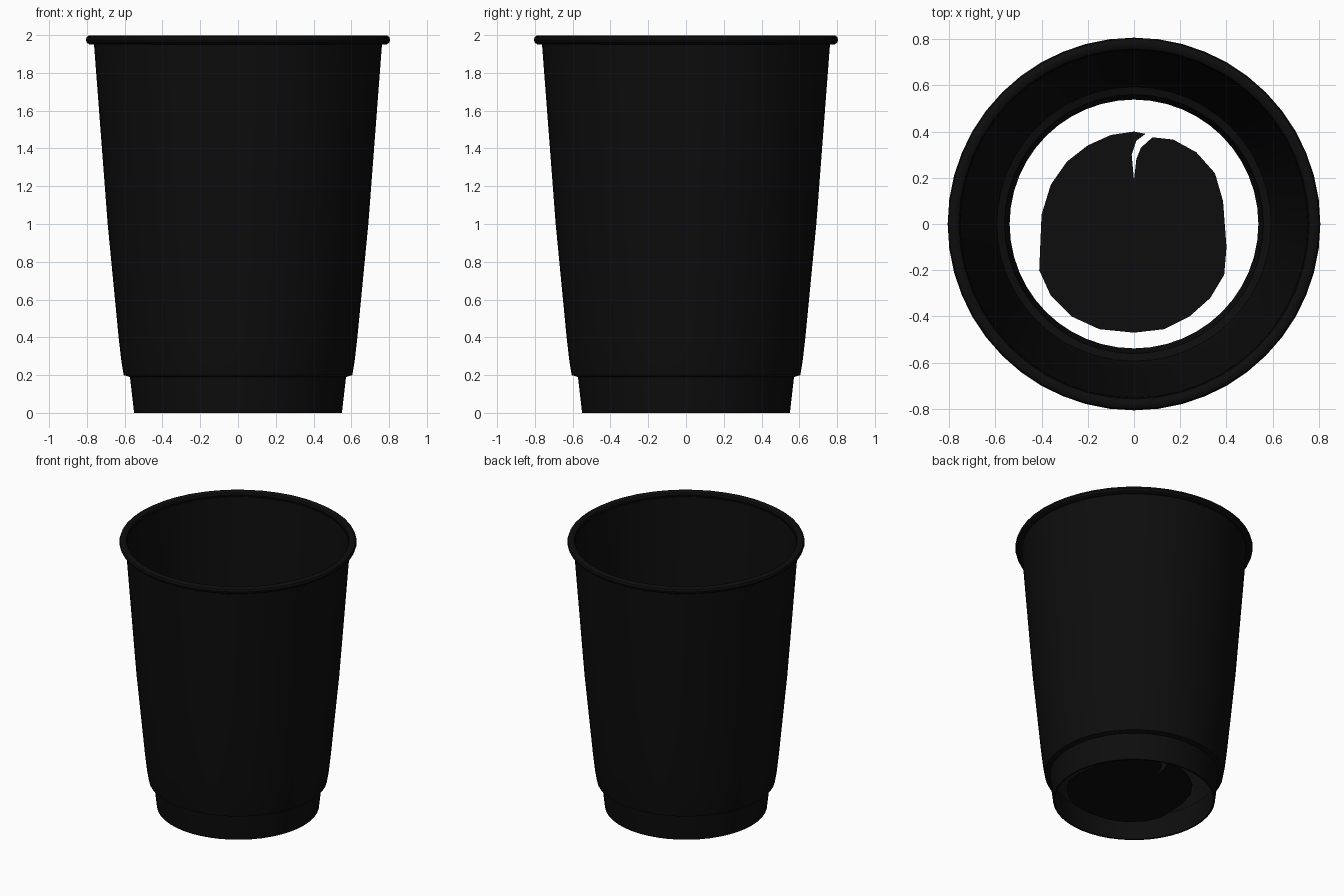
import bpy, bmesh, math

cube = bpy.data.objects.get("Cube")
if cube:
    bpy.data.objects.remove(cube, do_unlink=True)

black = bpy.data.materials.new("matte black")
black.use_nodes = True
black.diffuse_color = (0.004, 0.004, 0.004, 1)
black.node_tree.nodes["Principled BSDF"].inputs["Base Color"].default_value = (0.004, 0.004, 0.004, 1)

SIDES = 48


def add_object(name, bm):
    bmesh.ops.recalc_face_normals(bm, faces=bm.faces)
    mesh = bpy.data.meshes.new(name)
    bm.to_mesh(mesh)
    bm.free()
    mesh.materials.append(black)
    obj = bpy.data.objects.new(name, mesh)
    bpy.context.collection.objects.link(obj)
    bpy.ops.object.select_all(action="DESELECT")
    obj.select_set(True)
    bpy.context.view_layer.objects.active = obj
    bpy.ops.object.shade_smooth_by_angle(angle=math.radians(35))
    return obj


def lathe(name, profile):
    """Spin a closed (radius, height) profile around z."""
    bm = bmesh.new()
    rings = []
    for i in range(SIDES):
        a = math.tau * i / SIDES
        rings.append([bm.verts.new((r * math.cos(a), r * math.sin(a), z)) for r, z in profile])
    n = len(profile)
    for i, ring in enumerate(rings):
        nxt = rings[(i + 1) % SIDES]
        for j in range(n):
            k = (j + 1) % n
            bm.faces.new((ring[j], nxt[j], nxt[k], ring[k]))
    return add_object(name, bm)


# Tapered wall with a stepped foot; the inside follows the outside
WALL = 0.012
outer = [(0.55, 0), (0.572, 0.19), (0.605, 0.2), (0.617, 0.27),
         (0.632, 0.4), (0.69, 1.0), (0.763, 1.96)]
inner = [(r - WALL, z) for r, z in reversed(outer)]
lathe("cup_wall", outer + inner)

# Rolled lip: a flattened bead around the mouth
bead = []
for i in range(10):
    a = math.tau * i / 10
    bead.append((0.779 + 0.027 * math.cos(a), 1.975 + 0.025 * math.sin(a)))
lathe("rolled_lip", bead)

# Loose floor disc, slightly irregular, with a narrow split at the back
outline = [(0, 0.19), (-0.01, 0.3), (0.01, 0.36), (0.05, 0.39), (0, 0.4),
           (-0.1, 0.385), (-0.2, 0.34), (-0.29, 0.27), (-0.36, 0.17),
           (-0.4, 0.04), (-0.41, -0.2), (-0.36, -0.31), (-0.27, -0.4),
           (-0.15, -0.455), (0, -0.47), (0.13, -0.455), (0.24, -0.4),
           (0.33, -0.32), (0.39, -0.22), (0.4, -0.1), (0.385, 0.1),
           (0.35, 0.22), (0.27, 0.31), (0.17, 0.365), (0.08, 0.375),
           (0.03, 0.33), (0.01, 0.28)]
bm = bmesh.new()
face = bm.faces.new([bm.verts.new((x, y, 0.1)) for x, y in outline])
lifted = bmesh.ops.extrude_face_region(bm, geom=[face], use_keep_orig=True)
top = [v for v in lifted["geom"] if isinstance(v, bmesh.types.BMVert)]
bmesh.ops.translate(bm, verts=top, vec=(0, 0, 0.01))
add_object("floor_disc", bm)
